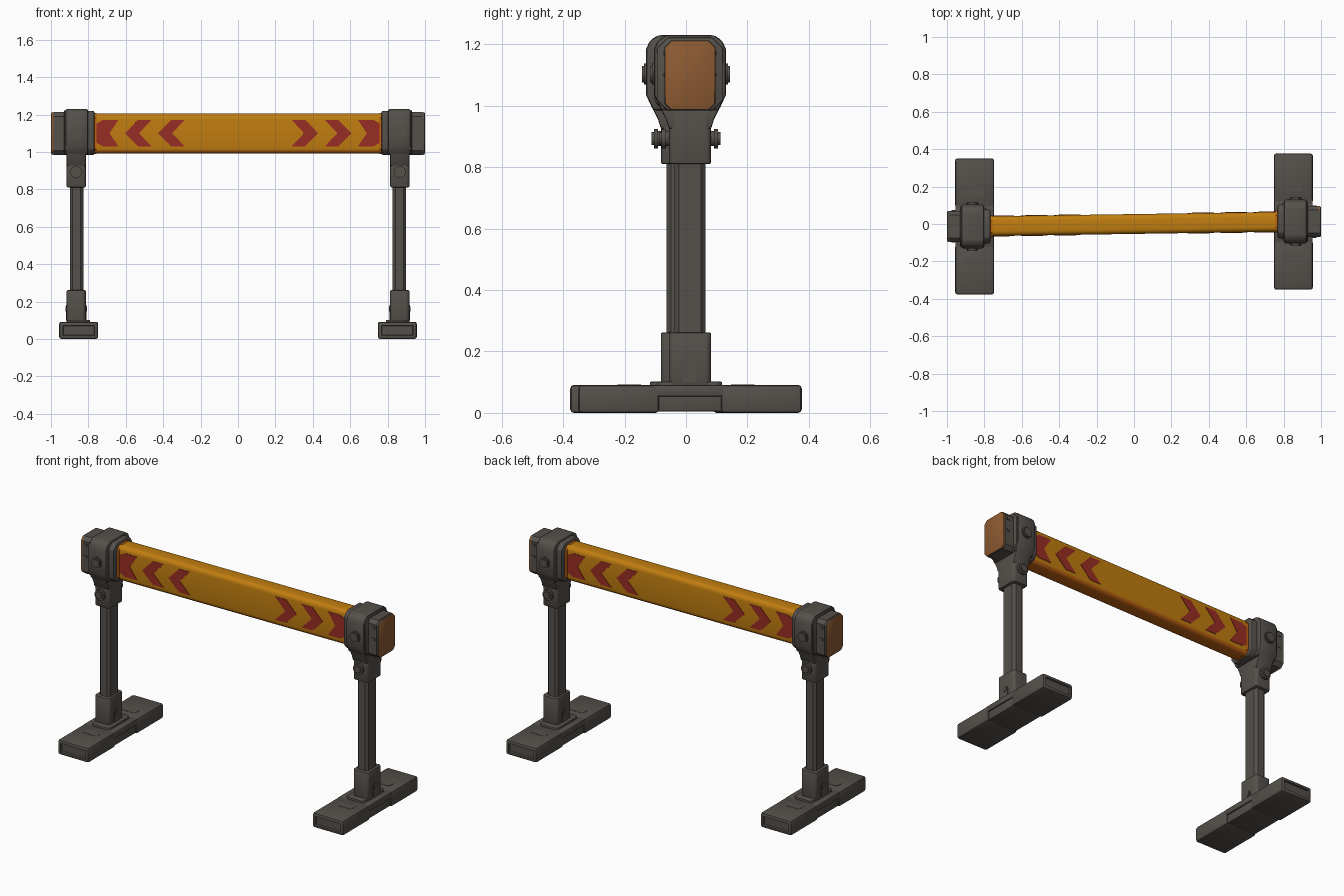
import bpy, bmesh, math

if "Cube" in bpy.data.objects:
    bpy.data.objects.remove(bpy.data.objects["Cube"])

def material(name, rgb):
    m = bpy.data.materials.new(name)
    m.diffuse_color = (*rgb, 1)
    m.use_nodes = True
    m.node_tree.nodes["Principled BSDF"].inputs["Base Color"].default_value = m.diffuse_color
    return m

GREY = material("dark_grey", (0.090, 0.081, 0.071))
ORANGE = material("orange", (0.53, 0.205, 0.005))
RED = material("red", (0.32, 0.027, 0.018))
BROWN = material("copper_brown", (0.27, 0.105, 0.032))
RUST = material("deep_orange", (0.53, 0.125, 0.006))

SHIFT = 0.013                      # each stand sits slightly off the centre line
stand = []

def finish(name, bm, mats):
    bmesh.ops.recalc_face_normals(bm, faces=bm.faces)
    me = bpy.data.meshes.new(name)
    bm.to_mesh(me)
    bm.free()
    for m in mats:
        me.materials.append(m)
    for p in me.polygons:
        p.use_smooth = True
    me.set_sharp_from_angle(angle=math.radians(32))
    ob = bpy.data.objects.new(name, me)
    bpy.context.collection.objects.link(ob)
    return ob

def rect(cu, cv, hu, hv, c=0.0):
    """Rectangle outline, with chamfered corners if c > 0."""
    if c == 0:
        return [(cu-hu, cv-hv), (cu+hu, cv-hv), (cu+hu, cv+hv), (cu-hu, cv+hv)]
    return [(cu-hu+c, cv-hv), (cu+hu-c, cv-hv), (cu+hu, cv-hv+c), (cu+hu, cv+hv-c),
            (cu+hu-c, cv+hv), (cu-hu+c, cv+hv), (cu-hu, cv+hv-c), (cu-hu, cv-hv+c)]

def circle(cu, cv, r, n=24):
    return [(cu + r*math.cos(2*math.pi*i/n), cv + r*math.sin(2*math.pi*i/n)) for i in range(n)]

def prism_bm(pts, axis, a, b, bevel=0.0, seg=2):
    """Extrude a 2D outline along an axis from a to b."""
    place = {'x': lambda u, v, t: (t, u, v), 'y': lambda u, v, t: (u, t, v),
             'z': lambda u, v, t: (u, v, t)}[axis]
    bm = bmesh.new()
    lo = [bm.verts.new(place(u, v, a)) for u, v in pts]
    hi = [bm.verts.new(place(u, v, b)) for u, v in pts]
    bm.faces.new(lo)
    bm.faces.new(hi)
    n = len(pts)
    for i in range(n):
        j = (i + 1) % n
        bm.faces.new((lo[i], lo[j], hi[j], hi[i]))
    bmesh.ops.recalc_face_normals(bm, faces=bm.faces)
    if bevel:
        edges = [e for e in bm.edges if e.calc_face_angle(0) > 0.5]
        bmesh.ops.bevel(bm, geom=edges, offset=bevel, segments=seg, profile=0.5,
                        affect='EDGES', clamp_overlap=True)
    return bm

def part(name, pts, axis, a, b, bevel=0.0, mat=GREY):
    ob = finish(name, prism_bm(pts, axis, a, b, bevel), [mat])
    stand.append(ob)
    return ob

PX = 0.865                         # post centre in x
FX = 0.852                         # foot centre in x

# Foot: slightly narrower middle and two wide ends with recessed end panels
part("foot_middle", rect(FX, 0.046, 0.096, 0.042), 'y', -0.12, 0.12, 0.006)
part("foot_middle_top", rect(FX, 0.072, 0.103, 0.018), 'y', -0.12, 0.12, 0.005)
for s in (-1, 1):
    bm = prism_bm(rect(FX, 0.0455, 0.104, 0.0455), 'y', s*0.10, s*0.364, 0.012)
    ends = [f for f in bm.faces if f.normal.y * s > 0.95]
    bmesh.ops.inset_individual(bm, faces=ends, thickness=0.010, depth=0)
    bmesh.ops.inset_individual(bm, faces=ends, thickness=0.004, depth=-0.010)
    stand.append(finish("foot_end", bm, [GREY]))
    part("foot_pad", rect(FX, s*0.185, 0.05, 0.025, 0.008), 'z', 0.085, 0.0925)
part("foot_rib", rect(FX, 0, 0.062, 0.105, 0.015), 'z', 0.08, 0.102, 0.005)

# Lower socket with keyhole plate and bolt on both sides
part("socket", rect(PX, 0, 0.051, 0.069, 0.012), 'z', 0.08, 0.262, 0.006)
arch = [(0.021*math.cos(math.pi*i/10), 0.16 + 0.021*math.sin(math.pi*i/10)) for i in range(11)]
arch += [(-0.021, 0.10), (0.021, 0.10)]
for s in (-1, 1):
    x0 = PX + s*0.045
    part("socket_plate", arch, 'x', x0, x0 + s*0.009)
    part("socket_bolt", circle(0, 0.16, 0.014), 'x', x0, x0 + s*0.013)

# Post
part("post", rect(PX - 0.002, 0, 0.036, 0.050, 0.014), 'z', 0.20, 0.86)

# Upper neck flaring into the clamp head
part("clamp_neck", rect(PX, 0, 0.051, 0.069, 0.010), 'z', 0.81, 1.02, 0.008)
flare = [(-0.069, 0.925), (0.069, 0.925), (0.078, 0.955), (0.110, 1.02), (-0.110, 1.02), (-0.078, 0.955)]
part("clamp_flare", flare, 'x', PX - 0.051, PX + 0.051, 0.006)
head = [(-0.094, 0.985), (0.094, 0.985), (0.117, 1.035), (0.117, 1.185), (0.104, 1.213),
        (0.078, 1.23), (-0.078, 1.23), (-0.104, 1.213), (-0.117, 1.185), (-0.117, 1.035)]
part("clamp_head", head, 'x', 0.802, 0.923, 0.010)
part("outer_rim", rect(0, 1.103, 0.108, 0.119, 0.035), 'x', 0.90, 0.930, 0.004)
part("inner_flange", rect(0, 1.102, 0.090, 0.118, 0.03), 'x', 0.768, 0.82, 0.008)
part("beam_collar", rect(0, 1.099, 0.058, 0.109, 0.026), 'x', 0.756, 0.78, 0.0, RUST)

# Bolts through the clamp and neck, front and back
for s in (-1, 1):
    part("clamp_washer", circle(PX, 1.103, 0.034), 'y', s*0.11, s*0.123)
    part("clamp_bolt", circle(PX, 1.103, 0.027), 'y', s*0.11, s*0.131)
    part("neck_stem", circle(PX, 0.893, 0.024), 'y', s*0.06, s*0.082)
    part("neck_washer", circle(PX, 0.893, 0.032), 'y', s*0.078, s*0.092)
    part("neck_bolt", circle(PX, 0.893, 0.021), 'y', s*0.085, s*0.099)

# End cap: dark shell, copper end panel that wraps just over the edge on one side
cap = rect(0, 1.099, 0.083, 0.114, 0.022)
part("cap_shell", cap, 'x', 0.90, 0.986)
bm = prism_bm(cap, 'x', 0.984, 0.999, 0.007)
for f in bm.faces:
    f.material_index = 1 if f.normal.x > 0.5 or f.normal.y > 0.6 else 0
stand.append(finish("cap_end", bm, [GREY, BROWN]))
for s in (-1, 1):
    for z in (1.10, 1.17):
        part("cap_latch", rect(0.965, z, 0.011, 0.007), 'y', s*0.078, s*0.087)

# Second stand is the first turned half a circle
for ob in stand:
    ob.location = (0, SHIFT, 0)
    twin = ob.copy()
    twin.name = ob.name + "_left"
    twin.location = (0, -SHIFT, 0)
    twin.rotation_euler = (0, 0, math.pi)
    bpy.context.collection.objects.link(twin)

# Crossbeam, slightly turned to join both stands, with a deeper orange underside
TURN = math.atan2(SHIFT, PX)
corner = []
for cy, cz, a0 in ((1, -1, -90), (1, 1, 0), (-1, 1, 90), (-1, -1, 180)):
    for k in range(5):
        a = math.radians(a0 + 22.5*k)
        corner.append((cy*0.028 + 0.025*math.cos(a), 1.099 + cz*0.079 + 0.028*math.sin(a)))
bm = prism_bm(corner, 'x', -0.79, 0.79)
for f in bm.faces:
    f.material_index = 1 if f.normal.z < -0.5 else 0
beam = finish("crossbeam", bm, [ORANGE, RUST])
beam.rotation_euler = (0, 0, TURN)

# Chevron plates on both faces, pointing outwards
for side in (-1, 1):
    for s in (-1, 1):
        for i, tip in enumerate((0.428, 0.605, 0.768)):
            if i < 2:
                outline = [(tip, 1.10), (tip-0.07, 1.172), (tip-0.142, 1.172),
                           (tip-0.075, 1.10), (tip-0.142, 1.03), (tip-0.07, 1.03)]
            else:           # outermost chevron is cut off by the clamp
                outline = [(tip, 1.145), (tip-0.045, 1.172), (tip-0.128, 1.172),
                           (tip-0.08, 1.10), (tip-0.128, 1.03), (tip-0.045, 1.03), (tip, 1.055)]
            pts = [(s*x, z) for x, z in outline]
            ob = finish("chevron", prism_bm(pts, 'y', side*0.051, side*0.0555), [RED])
            ob.rotation_euler = (0, 0, TURN)
